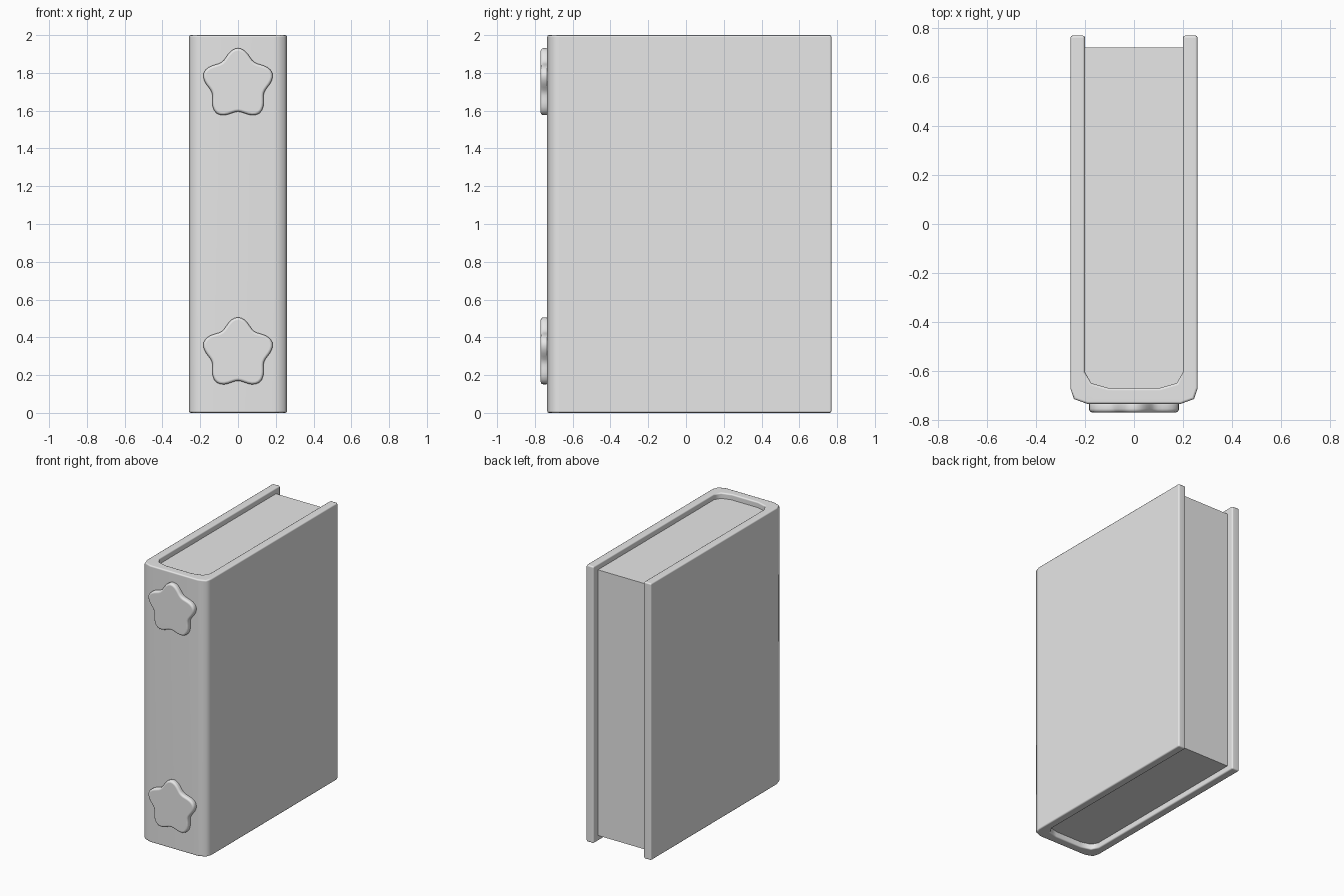
import bpy
import bmesh
import math
from mathutils import Vector

cube = bpy.data.objects.get("Cube")
if cube:
    bpy.data.objects.remove(cube, do_unlink=True)

grey = bpy.data.materials.new("light grey")
grey.use_nodes = True
grey.diffuse_color = (0.8, 0.8, 0.8, 1)
grey.node_tree.nodes["Principled BSDF"].inputs["Base Color"].default_value = (0.8, 0.8, 0.8, 1)


def prism(name, points, offset, bevel=0, segments=2):
    """Extrude a closed 3D outline by offset, with optional rounded rims."""
    bm = bmesh.new()
    face = bm.faces.new([bm.verts.new(p) for p in points])
    moved = bmesh.ops.extrude_face_region(bm, geom=[face], use_keep_orig=True)["geom"]
    bmesh.ops.translate(bm, vec=Vector(offset),
                        verts=[v for v in moved if isinstance(v, bmesh.types.BMVert)])
    bmesh.ops.recalc_face_normals(bm, faces=bm.faces)
    mesh = bpy.data.meshes.new(name)
    bm.to_mesh(mesh)
    bm.free()
    mesh.materials.append(grey)
    obj = bpy.data.objects.new(name, mesh)
    bpy.context.collection.objects.link(obj)
    bpy.ops.object.select_all(action="DESELECT")
    obj.select_set(True)
    bpy.context.view_layer.objects.active = obj
    if bevel:
        mod = obj.modifiers.new("rounded rims", "BEVEL")
        mod.width = bevel
        mod.segments = segments
        mod.limit_method = "ANGLE"
        mod.angle_limit = math.radians(60)
        bpy.ops.object.modifier_apply(modifier=mod.name)
    bpy.ops.object.shade_smooth_by_angle(angle=math.radians(55))
    if bevel:
        obj.modifiers.new("flat boards", "WEIGHTED_NORMAL").keep_sharp = True
    return obj


def mirrored(half):
    """Complete a half outline listed on the -x side."""
    return half + [(-x, y) for x, y in reversed(half)]


# Cover: two boards joined by a spine with chamfered corners
outer = mirrored([(-0.26, 0.77), (-0.26, -0.67), (-0.245, -0.715), (-0.19, -0.735)])
inner = mirrored([(-0.2, 0.77), (-0.2, -0.605), (-0.175, -0.65), (-0.105, -0.67)])
prism("cover", [(x, y, 0) for x, y in outer + inner[::-1]], (0, 0, 2), 0.01)

# Page block set back from the cover's edges
pages = mirrored([(-0.202, 0.72), (-0.202, -0.605), (-0.177, -0.652), (-0.105, -0.672)])
prism("pages", [(x, y, 0.04) for x, y in pages], (0, 0, 1.92))

# Five-petalled flower ornaments on the spine
for name, height in (("lower_flower", 0.315), ("upper_flower", 1.74)):
    outline = []
    for i in range(60):
        a = math.tau * i / 60
        r = 0.168 + 0.023 * math.cos(5 * a)
        outline.append((r * math.sin(a), -0.725, height + r * math.cos(a)))
    prism(name, outline, (0, -0.045, 0), 0.015, 3)
